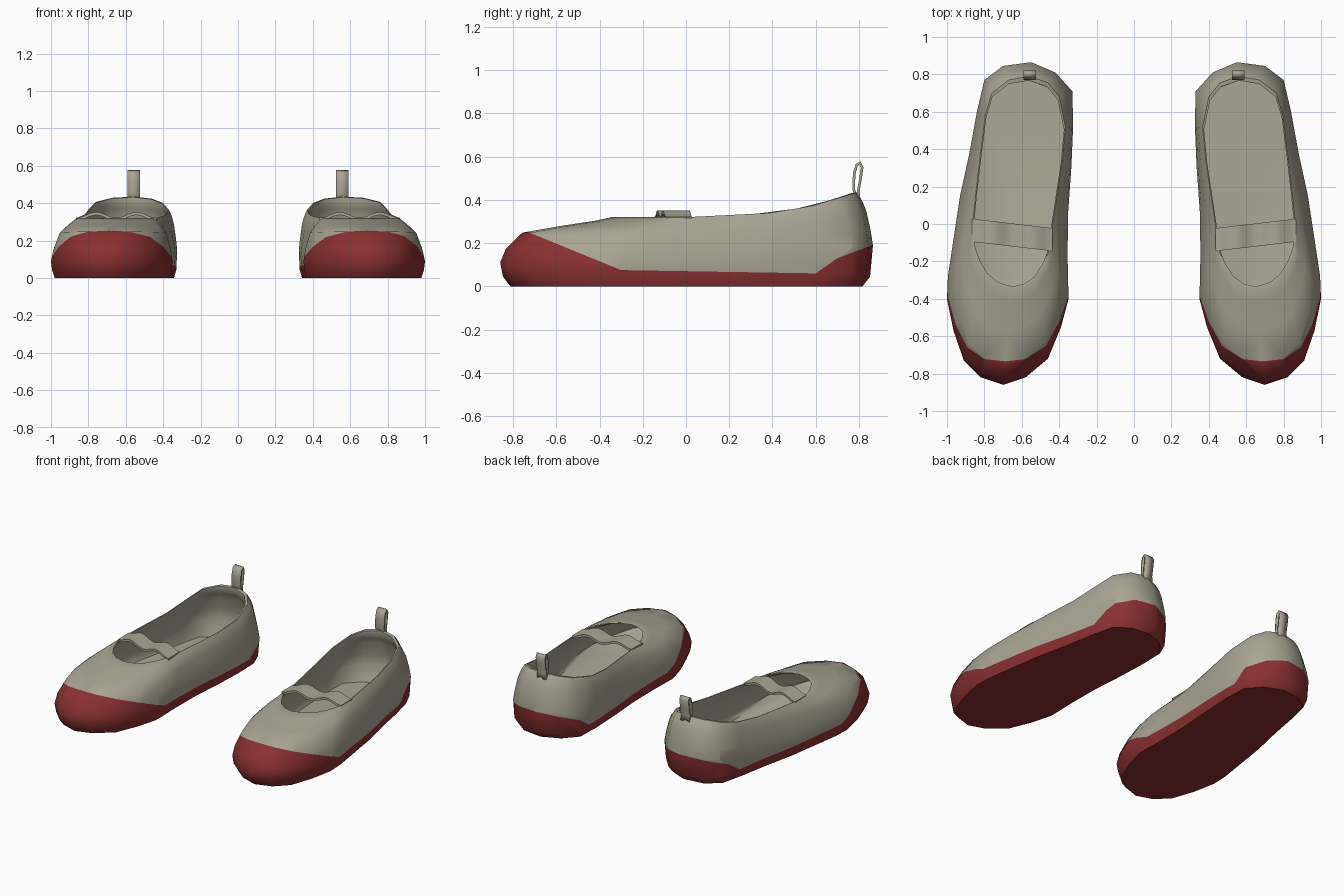
import bpy, bmesh, math
from mathutils import Vector

cube = bpy.data.objects.get("Cube")
if cube:
    bpy.data.objects.remove(cube, do_unlink=True)


def material(name, colour):
    mat = bpy.data.materials.new(name)
    mat.use_nodes = True
    mat.diffuse_color = colour
    mat.node_tree.nodes["Principled BSDF"].inputs["Base Color"].default_value = colour
    return mat


canvas = material("stone grey canvas", (0.40, 0.375, 0.30, 1))
rubber = material("dark red rubber", (0.26, 0.03, 0.033, 1))

# Columns around the shoe: widest outline x, y and opening rim x, y
COLUMNS = [
    (.70, -.86, .65, -.345), (.82, -.82, .73, -.32), (.91, -.73, .79, -.27),
    (.965, -.57, .83, -.20), (1.0, -.40, .855, -.13), (.995, -.28, .863, -.06),
    (.965, -.08, .86, .02), (.93, .15, .845, .17), (.88, .38, .82, .38),
    (.84, .6, .795, .58), (.80, .77, .76, .70), (.70, .845, .67, .77),
    (.55, .865, .56, .79), (.42, .81, .46, .755), (.33, .71, .40, .68),
    (.325, .53, .367, .52), (.335, .3, .385, .33), (.353, .05, .42, .1),
    (.355, -.18, .435, 0), (.35, -.4, .45, -.13), (.39, -.55, .48, -.21),
    (.46, -.72, .53, -.29), (.58, -.82, .59, -.33)]
RIM_HEIGHT = [(-.35, .32), (0, .32), (.4, .34), (.6, .375), (.79, .435)]
WIDEST_HEIGHT = [(-.86, .11), (-.4, .09), (.2, .1), (.86, .19)]
RUBBER_EDGE = [(-.74, .255), (-.3, .075), (.6, .06), (.7, .13), (.86, .19)]
# Wall curve as height fraction, inward fraction on the sides, and at the toe
WALL = [(0, 0, 0), (.3, .15, .05), (.66, .42, .2), (.81, .62, .55), (.92, .82, .85), (1, 1, 1)]
CENTRE = Vector((.64, 0, 0))


def interpolate(points, y):
    if y <= points[0][0]:
        return points[0][1]
    for (a, za), (b, zb) in zip(points, points[1:]):
        if y <= b:
            return za + (zb - za) * (y - a) / (b - a)
    return points[-1][1]


def scaled(p, factor, z):
    q = CENTRE + (p - CENTRE) * factor
    return Vector((q.x, q.y, z))


def shoe_rings():
    """Rings from the ground up the outside, over the rim and down the inside."""
    wall = [[] for _ in WALL]
    for ox, oy, rx, ry in COLUMNS:
        low = Vector((ox, oy, interpolate(WIDEST_HEIGHT, oy)))
        high = Vector((rx, ry, interpolate(RIM_HEIGHT, ry)))
        reach = (high - low).xy.length
        toe = min(max((reach - .2) / .25, 0), 1)
        for ring, (h, side, front) in zip(wall, WALL):
            p = low.lerp(high, side + (front - side) * toe)
            p.z = low.z + (high.z - low.z) * h
            ring.append(p)
    outer = [[scaled(p, f, z) for p in wall[0]] for f, z in ((.945, 0), (.985, .045))] + wall
    inner = [[scaled(p, .972, p.z - .003) for p in wall[-1]]]
    inner += [[scaled(p, .955, p.z - .015) for p in ring] for ring in wall[-2::-1]]
    inner.append([scaled(p, .9, .06) for p in wall[0]])
    return outer, inner


def finish(name, bm, side, angle=50):
    """Mirror to the wanted side, then make a smooth object."""
    for v in bm.verts:
        v.co.x *= side
    bmesh.ops.recalc_face_normals(bm, faces=bm.faces)
    mesh = bpy.data.meshes.new(name)
    bm.to_mesh(mesh)
    bm.free()
    mesh.materials.append(canvas)
    mesh.materials.append(rubber)
    obj = bpy.data.objects.new(name, mesh)
    bpy.context.collection.objects.link(obj)
    bpy.ops.object.select_all(action='DESELECT')
    obj.select_set(True)
    bpy.context.view_layer.objects.active = obj
    bpy.ops.object.shade_smooth_by_angle(angle=math.radians(angle))
    return obj


def build_shoe(name, side):
    bm = bmesh.new()
    outer, inner = shoe_rings()
    rings = [[bm.verts.new(p) for p in ring] for ring in outer + inner]
    n = len(COLUMNS)
    for level, (a, b) in enumerate(zip(rings, rings[1:])):
        for i in range(n):
            j = (i + 1) % n
            face = bm.faces.new((a[i], a[j], b[j], b[i]))
            face.material_index = int(level < len(outer) - 1)
    bm.faces.new(rings[0][::-1]).material_index = 1
    bm.faces.new(rings[-1])
    # Cut a clean rubber edge, then colour the outside above it as canvas
    for (ya, za), (yb, zb) in zip(RUBBER_EDGE, RUBBER_EDGE[1:]):
        near = [f for f in bm.faces if f.material_index == 1
                and any(v.co.y > ya - .01 for v in f.verts)
                and any(v.co.y < yb + .01 for v in f.verts)]
        parts = set(near)
        for f in near:
            parts.update(f.verts)
            parts.update(f.edges)
        bmesh.ops.bisect_plane(bm, geom=list(parts), dist=1e-5,
                               plane_co=(0, ya, za), plane_no=(0, za - zb, yb - ya))
    for f in bm.faces:
        c = f.calc_center_median()
        if f.material_index == 1 and c.z > interpolate(RUBBER_EDGE, c.y):
            f.material_index = 0
    finish(name, bm, side)


def build_strap(name, side, steps=24):
    """Gathered band over the instep with two soft humps."""
    bm = bmesh.new()
    rows = []
    for k in range(steps + 1):
        u = k / steps
        x = .437 + .428 * u
        z = .322 + .03 * math.sin(2 * math.pi * u) ** 2
        front, back = -.145 + .05 * u, -.022 + .05 * u
        rows.append([bm.verts.new(p) for p in (
            (x, front, z), (x, back, z), (x, back, z - .016), (x, front, z - .016))])
    for a, b in zip(rows, rows[1:]):
        for i in range(4):
            j = (i + 1) % 4
            bm.faces.new((a[i], a[j], b[j], b[i]))
    bm.faces.new(rows[0])
    bm.faces.new(rows[-1][::-1])
    finish(name, bm, side)


def build_pull_tab(name, side):
    """Folded ribbon loop at the heel."""
    path = [(.79, .40), (.776, .45), (.778, .52), (.79, .562), (.806, .572),
            (.815, .55), (.808, .50), (.797, .44), (.80, .40)]
    bm = bmesh.new()
    rows = [[bm.verts.new((x, y, z)) for x in (.523, .59)] for y, z in path]
    for a, b in zip(rows, rows[1:]):
        bm.faces.new((a[0], a[1], b[1], b[0]))
    obj = finish(name, bm, side)
    ribbon = obj.modifiers.new("ribbon thickness", 'SOLIDIFY')
    ribbon.thickness = .012
    ribbon.offset = 0


for label, side in (("left", 1), ("right", -1)):
    build_shoe(label + "_shoe", side)
    build_strap(label + "_strap", side)
    build_pull_tab(label + "_heel_pull_tab", side)
